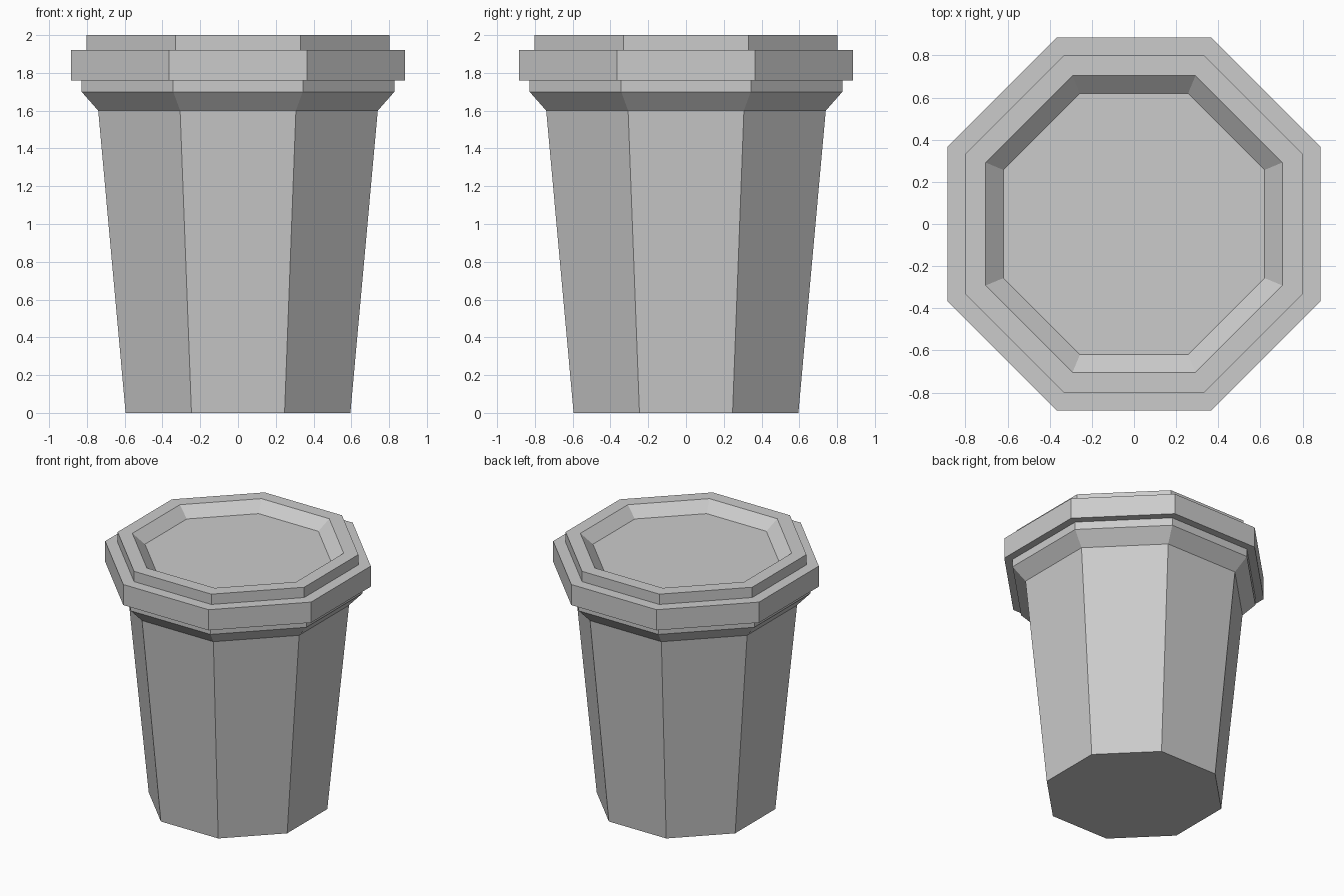
import bpy, bmesh, math

if "Cube" in bpy.data.objects:
    bpy.data.objects.remove(bpy.data.objects["Cube"])

SIDES = 8


def octagon_solid(name, profile):
    """Stack octagonal rings given as (centre-to-flat distance, z), capped at both ends."""
    bm = bmesh.new()
    rings = []
    for apothem, z in profile:
        r = apothem / math.cos(math.pi / SIDES)
        angles = [(i + 0.5) * 2 * math.pi / SIDES for i in range(SIDES)]
        rings.append([bm.verts.new((r * math.cos(a), r * math.sin(a), z)) for a in angles])
    for low, high in zip(rings, rings[1:]):
        for i in range(SIDES):
            j = (i + 1) % SIDES
            bm.faces.new((low[i], low[j], high[j], high[i]))
    bm.faces.new(rings[0][::-1])
    bm.faces.new(rings[-1])
    bmesh.ops.recalc_face_normals(bm, faces=bm.faces)
    mesh = bpy.data.meshes.new(name)
    bm.to_mesh(mesh)
    bm.free()
    obj = bpy.data.objects.new(name, mesh)
    bpy.context.collection.objects.link(obj)
    return obj


# Tapered cup with flared collar, its top tucked inside the lid
octagon_solid("cup_body", [(0.595, 0), (0.74, 1.6), (0.828, 1.7), (0.828, 1.78)])

# Stepped lid with a sloped recess in the top
octagon_solid("lid", [(0.885, 1.76), (0.885, 1.92), (0.802, 1.92), (0.802, 2.0),
                      (0.704, 2.0), (0.62, 1.925)])
